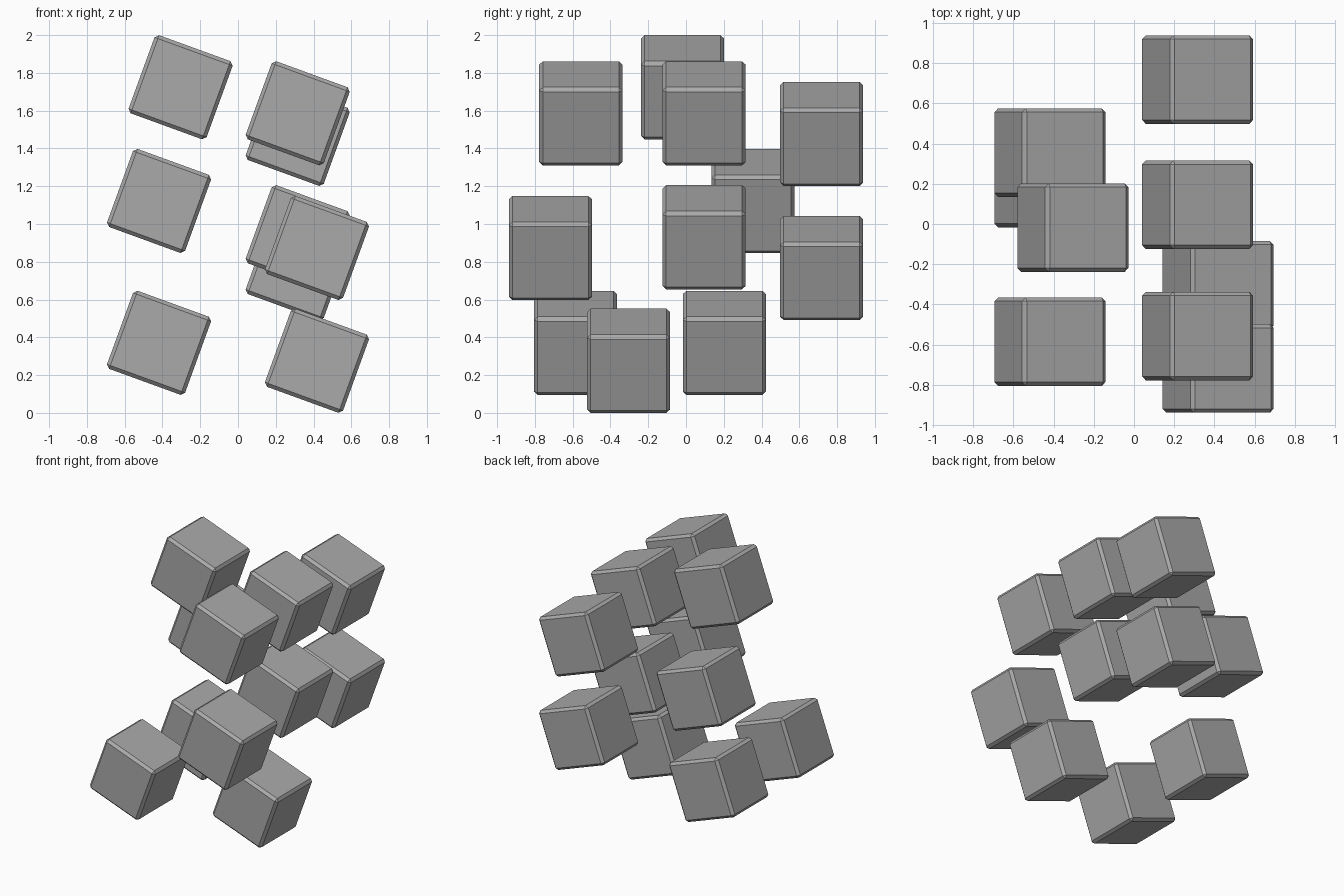
import bpy, bmesh, math
from mathutils import Matrix

if "Cube" in bpy.data.objects:
    bpy.data.objects.remove(bpy.data.objects["Cube"])

SIZE, BEVEL, TILT = 0.44, 0.019, math.radians(20)

grey = bpy.data.materials.new("plain grey")
grey.diffuse_color = (0.4, 0.4, 0.4, 1)
grey.use_nodes = True
grey.node_tree.nodes["Principled BSDF"].inputs["Base Color"].default_value = grey.diffuse_color

# One chamfered cube, leaning to the right, shared by all blocks
mesh = bpy.data.meshes.new("chamfered_cube")
bm = bmesh.new()
bmesh.ops.create_cube(bm, size=SIZE)
bmesh.ops.bevel(bm, geom=bm.edges[:], offset=BEVEL, segments=1,
                profile=0.5, affect='EDGES')
bmesh.ops.rotate(bm, verts=bm.verts[:], cent=(0, 0, 0),
                 matrix=Matrix.Rotation(TILT, 3, 'Y'))
bm.to_mesh(mesh)
bm.free()
mesh.materials.append(grey)

# Centres of the floating blocks
centres = {
    "upper_right_front": (0.316, -0.557, 1.586),
    "upper_right_middle": (0.316, 0.096, 1.586),
    "upper_right_back": (0.316, 0.718, 1.477),
    "middle_right_middle": (0.316, 0.096, 0.930),
    "middle_right_back": (0.316, 0.718, 0.767),
    "outer_right_front": (0.418, -0.718, 0.873),
    "outer_right_bottom": (0.418, -0.304, 0.276),
    "top_left": (-0.304, -0.018, 1.724),
    "middle_left_back": (-0.418, 0.355, 1.122),
    "bottom_left_front": (-0.418, -0.585, 0.371),
    "bottom_left_back": (-0.418, 0.203, 0.371),
}
for name, centre in centres.items():
    block = bpy.data.objects.new(name + "_block", mesh)
    block.location = centre
    bpy.context.collection.objects.link(block)
